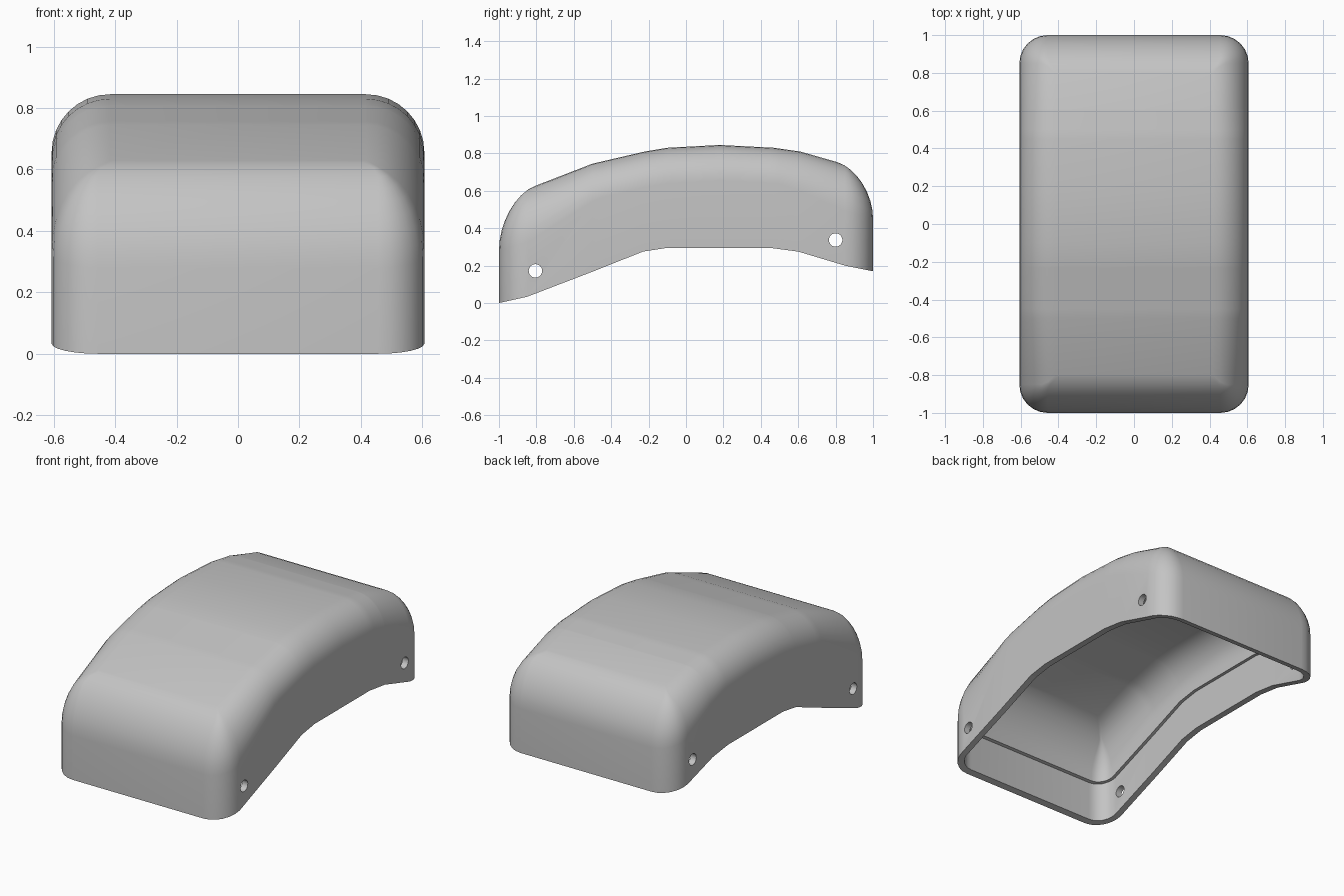
import bpy
import bmesh
from math import sin, cos, pi, sqrt

cube = bpy.data.objects.get("Cube")
if cube:
    bpy.data.objects.remove(cube, do_unlink=True)

grey = bpy.data.materials.new("plain grey")
grey.use_nodes = True
grey.diffuse_color = (0.55, 0.55, 0.55, 1)
grey.node_tree.nodes["Principled BSDF"].inputs["Base Color"].default_value = (0.55, 0.55, 0.55, 1)

HALF_W, HALF_L, CORNER, FILLET = 0.607, 1.0, 0.15, 0.19
RIM_WALL, UPPER_WALL, LEDGE = 0.04, 0.06, 0.25

# Side profiles as (y, z): crown line, lower edge, and depth of the top rounding
CROWN = [(-1, .55), (-.81, .625), (-.5, .745), (-.22, .81), (-.1, .83), (.18, .845),
         (.47, .83), (.61, .81), (.82, .75), (1, .69)]
LOWER = [(-1, 0), (-.82, .04), (-.23, .275), (-.1, .295), (.45, .295), (.6, .275),
         (.85, .2), (1, .17)]
DROP = [(-1, .27), (-.87, .285), (-.45, .19), (.5, .19), (.8, .25), (1, .24)]
STATIONS = sorted({y for y, _ in CROWN + LOWER + DROP if abs(y) < 0.75})


def at(profile, y):
    for (y0, z0), (y1, z1) in zip(profile, profile[1:]):
        if y <= y1:
            return z0 + (z1 - z0) * (y - y0) / (y1 - y0)
    return profile[-1][1]


def outline(inset):
    """Rounded rectangle in plan, +x half first and then its mirror."""
    r = max(CORNER - inset, 0.012)
    cx, cy = HALF_W - inset - r, HALF_L - inset - r
    arc = [(cx + r * cos(a), cy + r * sin(a)) for a in (pi / 12 * k for k in range(7))]
    half = [(x, -y) for x, y in reversed(arc)] + [(HALF_W - inset, y) for y in STATIONS] + arc
    return half + [(-x, y) for x, y in reversed(half)]


bm = bmesh.new()


def ring(inset, height):
    return [bm.verts.new((x, y, height(y))) for x, y in outline(inset)]


def bridge(a, b):
    n = len(a)
    for i in range(n):
        j = (i + 1) % n
        bm.faces.new((a[i], a[j], b[j], b[i]))


def rounded_top(start, wall):
    """Rings that curve inward from the wall, closed by strips across the top."""
    rings = []
    for k in range(9):
        a = pi / 2 * k / 8
        d = FILLET * (1 - cos(a))

        def height(y, s=sin(a)):
            base = at(CROWN, y) - wall - at(DROP, y)
            if wall:
                base = max(base, at(LOWER, y) + LEDGE + 0.01)
            top = at(CROWN, y) - wall
            return base + (top - base) * s
        rings.append(ring(wall + d, height))
    for a, b in zip([start] + rings, rings):
        bridge(a, b)
    last = rings[-1]
    n = len(last)
    for i in range(n // 2 - 1):
        bm.faces.new((last[i], last[i + 1], last[n - 2 - i], last[n - 1 - i]))


# Outer skin, bottom rim, inner rebate with its ledge, inner skin
rim_outer = ring(0, lambda y: at(LOWER, y))
rim_inner = ring(RIM_WALL, lambda y: at(LOWER, y))
ledge_outer = ring(RIM_WALL, lambda y: at(LOWER, y) + LEDGE)
ledge_inner = ring(UPPER_WALL, lambda y: at(LOWER, y) + LEDGE)
rounded_top(rim_outer, 0)
bridge(rim_outer, rim_inner)
bridge(rim_inner, ledge_outer)
bridge(ledge_outer, ledge_inner)
rounded_top(ledge_inner, UPPER_WALL)
bmesh.ops.recalc_face_normals(bm, faces=bm.faces)

mesh = bpy.data.meshes.new("curved_cover")
bm.to_mesh(mesh)
bm.free()
mesh.materials.append(grey)
cover = bpy.data.objects.new("curved_cover", mesh)
bpy.context.collection.objects.link(cover)

# Screw holes through both side walls
for y, z in ((-.805, .172), (.8, .337)):
    bpy.ops.mesh.primitive_cylinder_add(vertices=24, radius=0.036, depth=1.6,
                                        location=(0, y, z), rotation=(0, pi / 2, 0))
    cutter = bpy.context.object
    cutter.name = "screw_hole_cutter"
    cutter.hide_render = True
    cutter.data.materials.append(grey)
    bpy.context.view_layer.objects.active = cover
    mod = cover.modifiers.new("screw_hole", 'BOOLEAN')
    mod.operation = 'DIFFERENCE'
    mod.solver = 'EXACT'
    mod.object = cutter
    bpy.ops.object.modifier_apply(modifier=mod.name)
    bpy.data.objects.remove(cutter, do_unlink=True)

bpy.ops.object.select_all(action='DESELECT')
cover.select_set(True)
bpy.context.view_layer.objects.active = cover
bpy.ops.object.shade_smooth_by_angle(angle=pi / 6)
